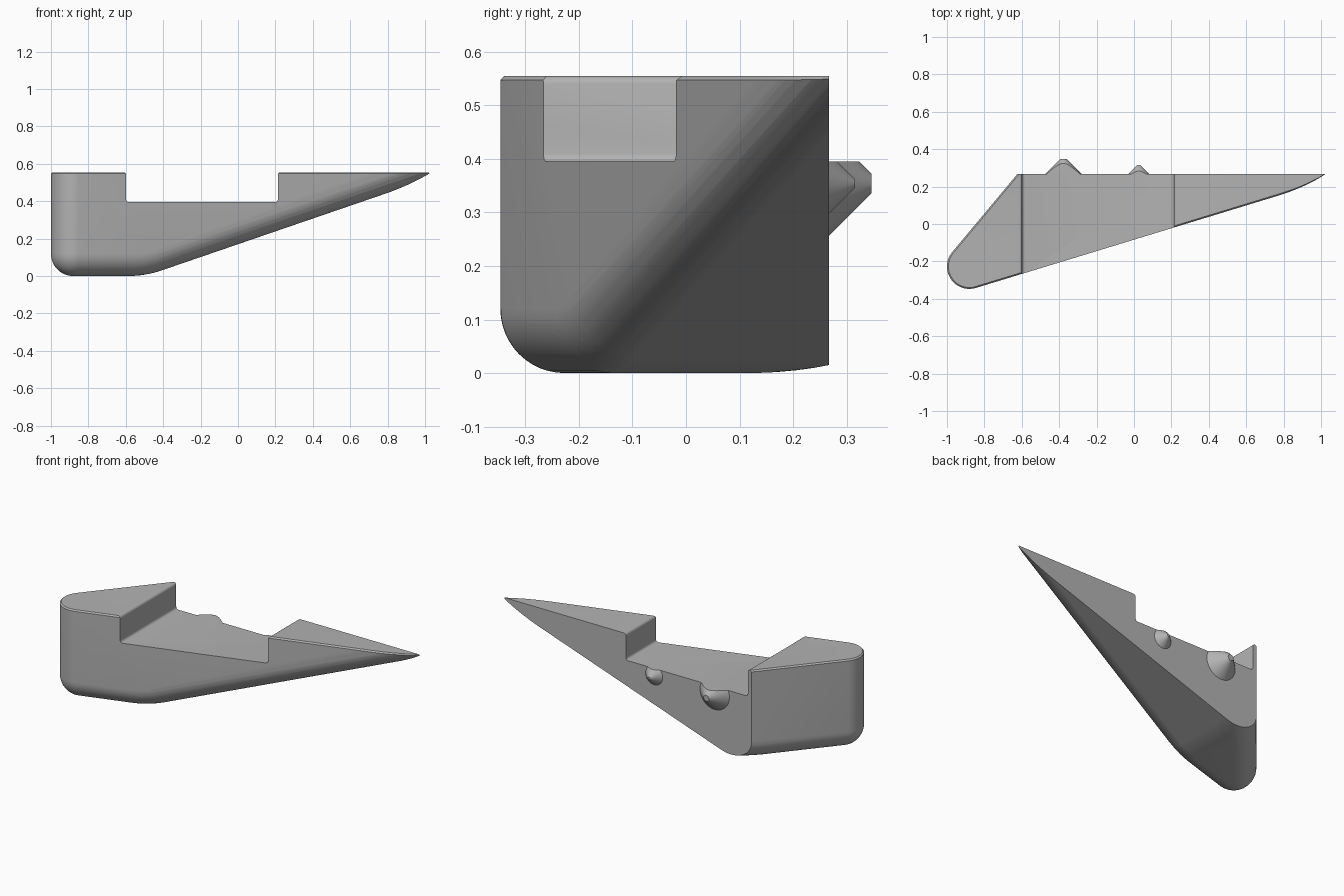
import bpy, bmesh, math
from mathutils import Vector, Matrix

if "Cube" in bpy.data.objects:
    bpy.data.objects.remove(bpy.data.objects["Cube"])

R = 0.12          # main edge rounding
TOP = 0.555
FLOOR = 0.395     # notch floor
BACK = 0.267

grey = bpy.data.materials.new("plain grey")
grey.use_nodes = True
grey.diffuse_color = (0.45, 0.45, 0.45, 1)
grey.node_tree.nodes["Principled BSDF"].inputs["Base Color"].default_value = grey.diffuse_color


def make_object(name, bm):
    bmesh.ops.recalc_face_normals(bm, faces=bm.faces)
    mesh = bpy.data.meshes.new(name)
    bm.to_mesh(mesh)
    bm.free()
    mesh.materials.append(grey)
    ob = bpy.data.objects.new(name, mesh)
    bpy.context.collection.objects.link(ob)
    return ob


def activate(ob):
    bpy.ops.object.select_all(action='DESELECT')
    ob.select_set(True)
    bpy.context.view_layer.objects.active = ob


def smooth(ob):
    activate(ob)
    bpy.ops.object.shade_smooth_by_angle(angle=math.radians(28))


def slice_off(bm, point, normal):
    """Cut away the side the normal points to and cap the opening."""
    geom = bm.verts[:] + bm.edges[:] + bm.faces[:]
    cut = bmesh.ops.bisect_plane(bm, geom=geom, dist=1e-6, plane_co=point,
                                 plane_no=normal, clear_outer=True)
    edges = [e for e in cut["geom_cut"] if isinstance(e, bmesh.types.BMEdge)]
    bmesh.ops.edgeloop_fill(bm, edges=edges)


def extrude_polygon(points, direction):
    bm = bmesh.new()
    face = bm.faces.new([bm.verts.new(p) for p in points])
    new = bmesh.ops.extrude_face_region(bm, geom=[face])["geom"]
    bmesh.ops.translate(bm, vec=direction,
                        verts=[v for v in new if isinstance(v, bmesh.types.BMVert)])
    bmesh.ops.recalc_face_normals(bm, faces=bm.faces)
    return bm


# Inner core: triangular plan with a belly that curves up into a ramp
plan = [(-0.88, -0.227), (1.83, 0.6), (-0.19, 0.6)]
core = extrude_polygon([(x, y, R) for x, y in plan], (0, 0, 1 - R))
ramp = math.atan(0.343)
belly = 0.6
centre = Vector((-0.496 - belly * math.tan(ramp / 2), 0, belly))
for i in range(1, 7):
    a = ramp * i / 6
    n = Vector((math.sin(a), 0, -math.cos(a)))
    slice_off(core, centre + n * (belly - R), n)
corners = [v.co.copy() for v in core.verts]
core.free()

# Body: rounded hull around the core, cut flat at the back and top
bm = bmesh.new()
for c in corners:
    bmesh.ops.create_uvsphere(bm, u_segments=48, v_segments=24, radius=R,
                              matrix=Matrix.Translation(c))
points = [v.co.copy() for v in bm.verts]
bm.clear()
hull = bmesh.ops.convex_hull(bm, input=[bm.verts.new(p) for p in points])
loose = [v for v in bm.verts if not v.link_faces]
bmesh.ops.delete(bm, geom=loose, context='VERTS')
slice_off(bm, (0, BACK, 0), (0, 1, 0))
slice_off(bm, (0, 0, TOP), (0, 0, 1))
bmesh.ops.remove_doubles(bm, verts=bm.verts, dist=0.002)

# Chamfer round the top rim, leaving the back edge sharp
rim = [e for e in bm.edges
       if all(abs(v.co.z - TOP) < 1e-4 for v in e.verts)
       and not all(abs(v.co.y - BACK) < 1e-4 for v in e.verts)
       and len(e.link_faces) == 2 and e.calc_face_angle() > 0.3]
bmesh.ops.bevel(bm, geom=rim, offset=0.018, segments=1, affect='EDGES',
                clamp_overlap=True)
body = make_object("wedge_body", bm)


# Notch across the body, with softened floor corners and lips
def arc(cx, cz, start, end, r=0.015):
    steps = 4
    return [(cx + r * math.cos(math.radians(start + (end - start) * i / steps)), -1,
             cz + r * math.sin(math.radians(start + (end - start) * i / steps)))
            for i in range(steps + 1)]


x0, x1, r = -0.598, 0.213, 0.015
profile = (arc(x0 + r, FLOOR + r, 180, 270) + arc(x1 - r, FLOOR + r, 270, 360)
           + arc(x1 + r, TOP - r, 180, 90) + [(x1 + r, -1, 1), (x0 - r, -1, 1)]
           + arc(x0 - r, TOP - r, 90, 0))
cutter = make_object("notch_cutter", extrude_polygon(profile, (0, 2, 0)))
cutter.hide_render = True
activate(body)
mod = body.modifiers.new("notch", 'BOOLEAN')
mod.operation = 'DIFFERENCE'
mod.solver = 'EXACT'
mod.object = cutter
bpy.ops.object.modifier_apply(modifier=mod.name)
bpy.data.objects.remove(cutter)
smooth(body)

# Blunt cone studs on the back, trimmed level with the notch floor
for name, x, base, tip in (("large_stud", -0.378, 0.098, 0.018),
                           ("small_stud", 0.025, 0.057, 0.008)):
    bm = bmesh.new()
    depth = base - tip
    place = (Matrix.Translation((x, BACK + depth / 2, 0.354))
             @ Matrix.Rotation(-math.pi / 2, 4, 'X'))
    bmesh.ops.create_cone(bm, cap_ends=True, segments=48, radius1=base,
                          radius2=tip, depth=depth, matrix=place)
    slice_off(bm, (0, 0, FLOOR), (0, 0, 1))
    smooth(make_object(name, bm))
